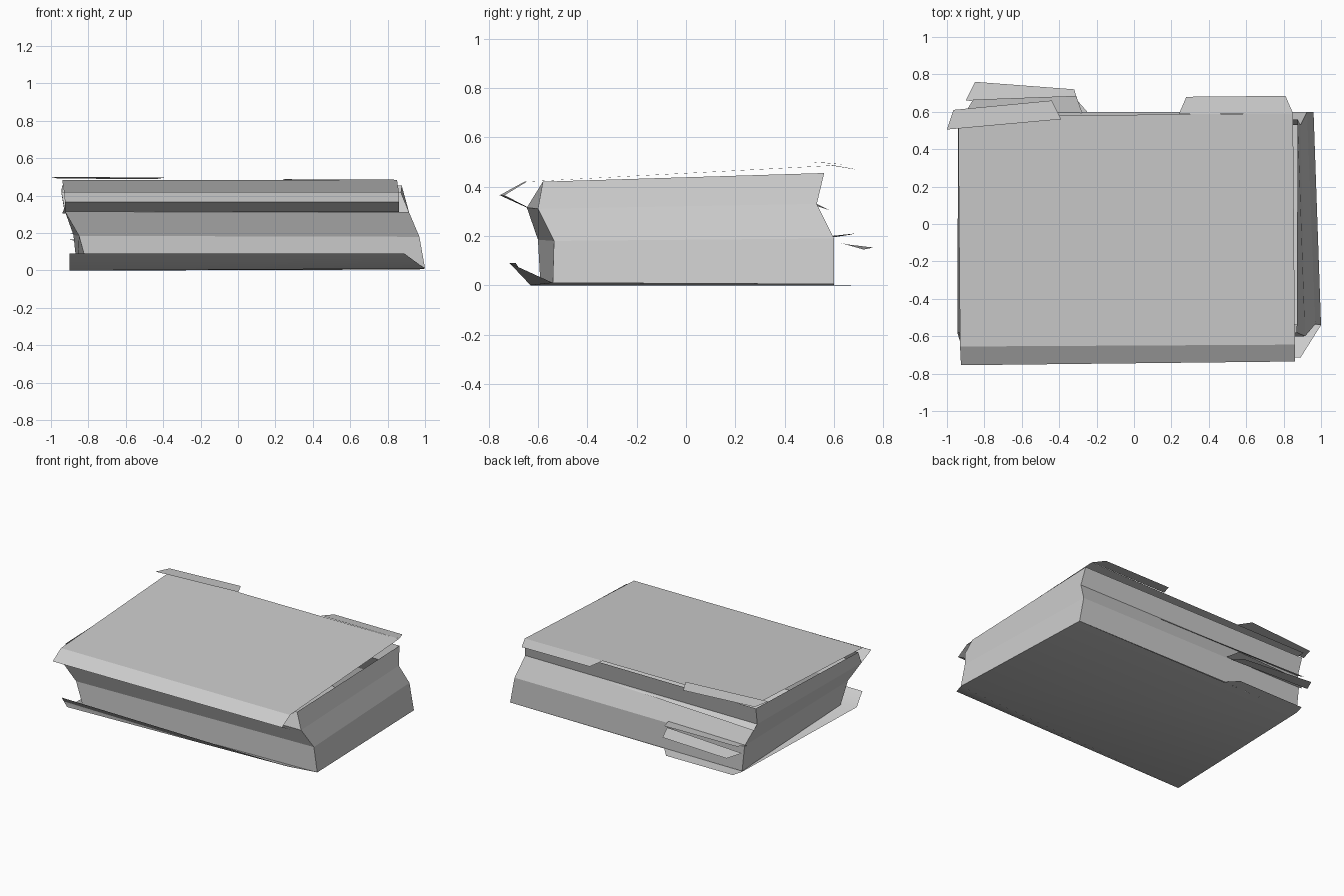
import bpy


def sheet(name, rows, closed=False, smooth=False):
    """Loft a card surface through rows of points (all rows the same length)."""
    n = len(rows[0])
    verts = [p for row in rows for p in row]
    faces = []
    for r in range(len(rows) - 1):
        for i in range(n if closed else n - 1):
            j = (i + 1) % n
            faces.append((r * n + i, r * n + j, (r + 1) * n + j, (r + 1) * n + i))
    me = bpy.data.meshes.new(name)
    me.from_pydata(verts, [], faces)
    me.polygons.foreach_set("use_smooth", [smooth] * len(faces))
    me.update()
    ob = bpy.data.objects.new(name, me)
    bpy.context.collection.objects.link(ob)
    return ob


# crumpled walls: rings of front-left, front-right, back-right, back-left corners
sheet("box_walls", [
    [(-.80, -.59, .005), (1.0, -.54, .01), (.96, .60, .005), (-.86, .60, .005)],
    [(-.85, -.60, .185), (.97, -.535, .18), (.925, .60, .19), (-.88, .60, .19)],
    [(-.925, -.645, .315), (.915, -.60, .31), (.89, .53, .33), (-.93, .53, .33)],
    [(-.945, -.58, .42), (.87, -.58, .42), (.875, .56, .455), (-.94, .56, .455)],
], closed=True)

# base with its raised front flap
sheet("base_panel", [
    [(-.86, .60, 0), (.96, .60, .005)],
    [(-.90, -.63, 0), (1.0, -.54, .01)],
    [(-.90, -.69, .09), (.89, -.715, .09)],
], smooth=True)

# lid with its front lip folded down and then back under
sheet("lid_panel", [
    [(-.94, .575, .485), (.85, .592, .485)],
    [(-.93, -.655, .42), (.86, -.645, .42)],
    [(-.925, -.755, .365), (.86, -.735, .365)],
    [(-.925, -.645, .315), (.86, -.635, .313)],
])

# loose back tabs: hinge edge, then outer edge
tabs = {
    "lid_tab_right": [[(.24, .588, .488), (.85, .592, .485)],
                      [(.28, .68, .472), (.81, .685, .470)]],
    "lid_tab_left": [[(-1.0, .505, .50), (-.39, .56, .497)],
                     [(-.965, .61, .492), (-.44, .66, .488)]],
    "middle_tab": [[(-.90, .60, .195), (-.275, .59, .20)],
                   [(-.86, .665, .205), (-.31, .685, .21)]],
    "lower_tab": [[(-.90, .66, .165), (-.29, .625, .172)],
                  [(-.85, .76, .153), (-.32, .72, .145)]],
    "base_tab": [[(-.86, .60, 0), (-.25, .60, .002)],
                 [(-.84, .675, 0), (-.32, .68, 0)]],
    "tucked_strip": [[(-.93, .53, .33), (.24, .53, .33)],
                     [(-.94, .58, .305), (.22, .535, .32)]],
}
for name, rows in tabs.items():
    sheet(name, rows)
